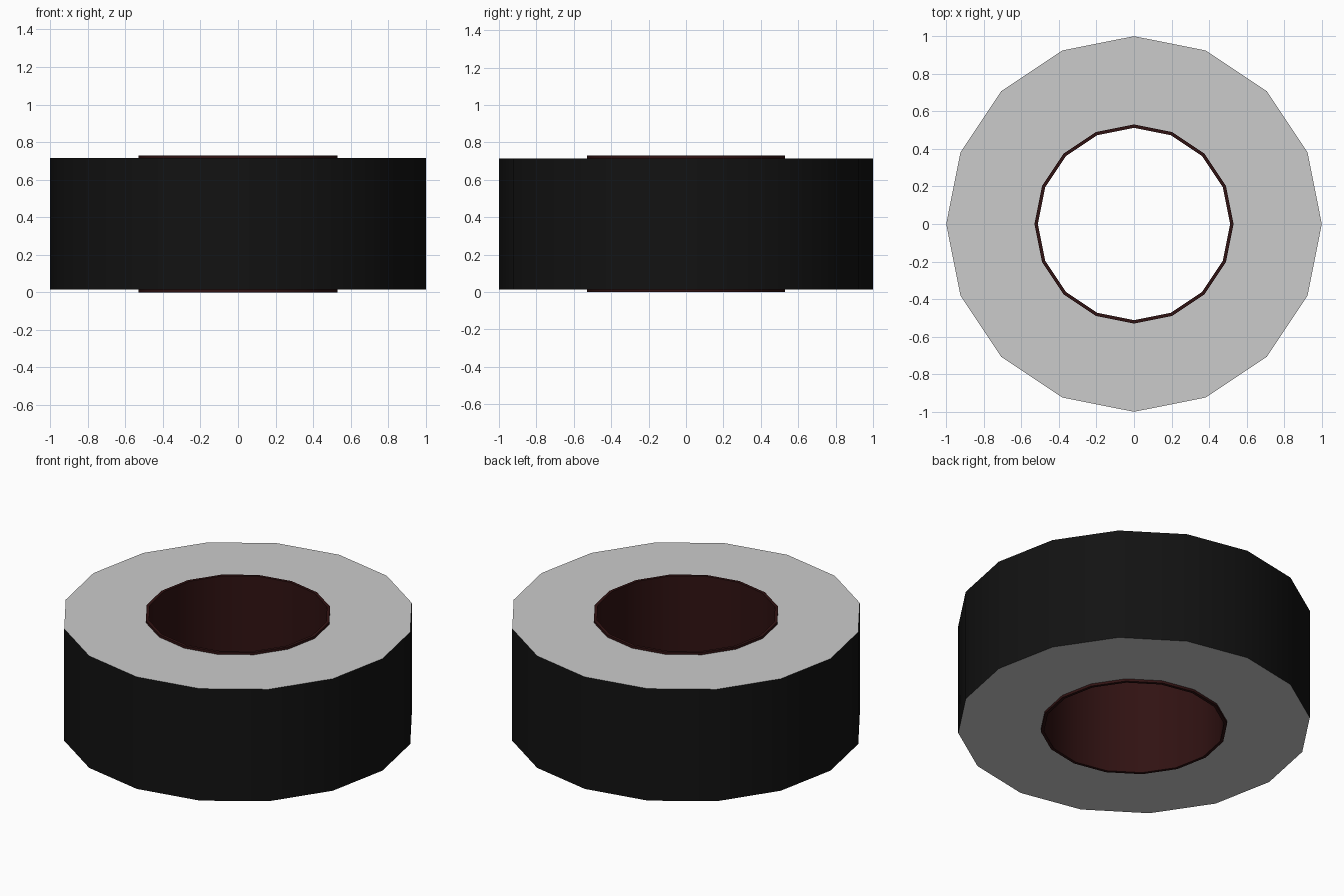
import bpy, math

if "Cube" in bpy.data.objects:
    bpy.data.objects.remove(bpy.data.objects["Cube"])

SIDES = 16


def material(name, color):
    m = bpy.data.materials.new(name)
    m.diffuse_color = (*color, 1.0)
    m.use_nodes = True
    m.node_tree.nodes["Principled BSDF"].inputs["Base Color"].default_value = m.diffuse_color
    return m


def revolve(name, profile, closed=False, mat=None):
    """Sweep (radius, z) points around the vertical axis."""
    n = len(profile)
    verts = []
    for i in range(SIDES):
        a = 2 * math.pi * i / SIDES
        verts += [(r * math.cos(a), r * math.sin(a), z) for r, z in profile]
    faces = []
    for i in range(SIDES):
        j = (i + 1) % SIDES
        for k in range(n if closed else n - 1):
            l = (k + 1) % n
            faces.append((i * n + k, j * n + k, j * n + l, i * n + l))
    mesh = bpy.data.meshes.new(name)
    mesh.from_pydata(verts, [], faces)
    if mat:
        mesh.materials.append(mat)
    obj = bpy.data.objects.new(name, mesh)
    bpy.context.collection.objects.link(obj)
    bpy.ops.object.select_all(action='DESELECT')
    obj.select_set(True)
    bpy.context.view_layer.objects.active = obj
    bpy.ops.object.shade_smooth_by_angle(angle=math.radians(30))
    return obj


black = material("black", (0.006, 0.006, 0.006))
dark_red = material("dark_red", (0.03, 0.006, 0.006))

OUTER, BORE_OUT, BORE_IN = 1.0, 0.53, 0.512
BOTTOM, TOP, HEIGHT = 0.015, 0.715, 0.73

# Black outer wall
revolve("outer_wall", [(OUTER, BOTTOM), (OUTER, TOP)], mat=black)

# Grey flat ring faces
revolve("top_face", [(OUTER, TOP), (BORE_OUT, TOP)])
revolve("bottom_face", [(BORE_OUT, BOTTOM), (OUTER, BOTTOM)])

# Dark red sleeve lining the bore, slightly proud at both ends
revolve("bore_sleeve", [(BORE_OUT, 0), (BORE_OUT, HEIGHT),
                        (BORE_IN, HEIGHT), (BORE_IN, 0)], closed=True, mat=dark_red)
